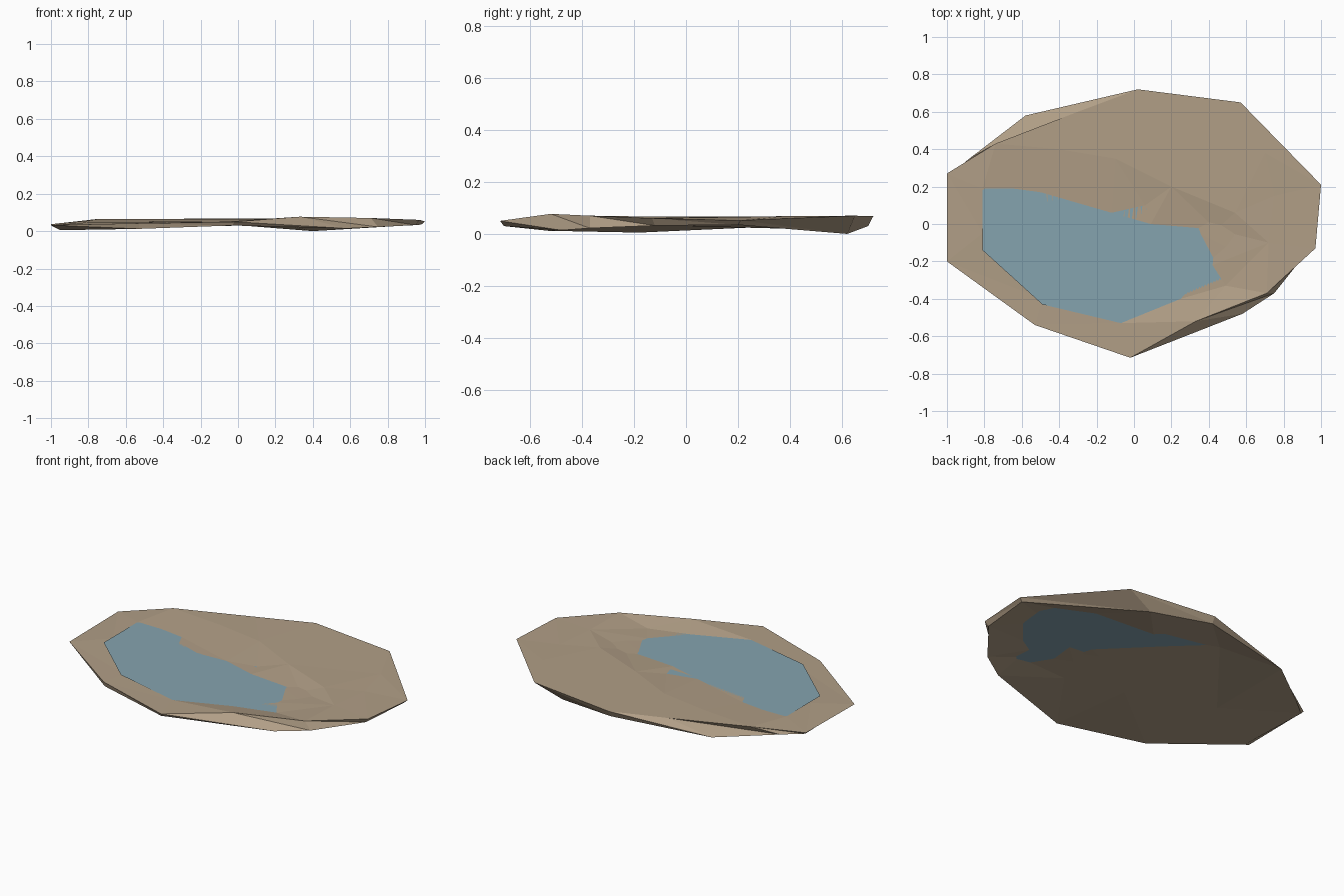
import bpy, bmesh
from mathutils import Vector
from mathutils.geometry import delaunay_2d_cdt

if "Cube" in bpy.data.objects:
    bpy.data.objects.remove(bpy.data.objects["Cube"])


def water_z(x):
    return 0.05 - 0.006 * x


def material(name, rgb):
    m = bpy.data.materials.new(name)
    m.diffuse_color = (*rgb, 1)
    m.use_nodes = True
    m.node_tree.nodes["Principled BSDF"].inputs["Base Color"].default_value = m.diffuse_color
    return m


def add_object(name, bm, mat):
    mesh = bpy.data.meshes.new(name)
    bm.to_mesh(mesh)
    bm.free()
    mesh.materials.append(mat)
    bpy.context.collection.objects.link(bpy.data.objects.new(name, mesh))


def sheet(bm, points, ring, chain=0):
    """Triangulate points inside their first `ring` outline; return the outline verts."""
    edges = [(i, (i + 1) % ring) for i in range(ring)]
    edges += [(ring + i, ring + i + 1) for i in range(chain - 1)]
    pts, _, faces, orig, _, _ = delaunay_2d_cdt(
        [Vector(p[:2]) for p in points], edges, [], 1, 1e-5)
    vs = [bm.verts.new((p.x, p.y, points[o[0]][2] if o else water_z(p.x)))
          for p, o in zip(pts, orig)]
    for f in faces:
        bm.faces.new([vs[i] for i in f])
    return [next(vs[k] for k, o in enumerate(orig) if i in o) for i in range(ring)]


# Upper rim of the bank, counter-clockwise
rim = [(-1, .27, .037), (-1, -.2, .032), (-.53, -.54, .042), (-.02, -.715, .05),
       (.33, -.52, .077), (.71, -.37, .07), (.97, -.13, .06), (1, .21, .052),
       (.57, .65, .07), (.02, .72, .068), (-.3, .6, .066), (-.74, .43, .066)]
# Lower rim, one point under each upper one
low = [(-.99, .26, .025), (-.95, -.18, .005), (-.53, -.53, .012), (-.03, -.70, .03),
       (.58, -.48, .014), (.75, -.37, .022), (.95, -.12, .032), (.98, .2, .035),
       (.4, .62, .0), (.02, .70, .03), (-.58, .58, .015), (-.88, .35, .025)]
# Shoreline on the right and back, level with the water
shore = [(-.81, .19), (-.65, .19), (-.5, .17), (-.44, .04), (-.12, .06), (.06, .1), (.09, 0),
         (.44, -.03), (.42, -.22), (.49, -.33), (.25, -.4), (-.07, -.53)]
# Pond bed (slightly below the water), dry ground (slightly above) and underside
bed = [(-.81, -.05, .046), (-.49, -.4, .045), (-.55, 0, .045), (-.1, -.2, .042), (.25, -.2, .043)]
ground = [(.54, .06, .066), (.7, .38, .068), (-.1, .35, .066), (.72, -.1, .066),
          (.2, .2, .064), (.75, .15, .064), (-.4, .4, .066)]
under = [(-.6, 0, .03), (-.1, -.2, .036), (-.1, .25, .044), (.25, -.3, .038), (.25, 0, .045),
         (.15, .35, .054), (.55, -.15, .053), (.5, .1, .055), (.7, .1, .055),
         (.6, .3, .055), (-.2, .5, .05), (.58, -.3, .05)]

# Earth bank: faceted top, low outer wall and shallow underside
bm = bmesh.new()
n = len(rim)
upper = sheet(bm, rim + [(x, y, water_z(x)) for x, y in shore] + bed + ground, n, len(shore))
lower = sheet(bm, low + under, n)
for i in range(n):
    j = (i + 1) % n
    bm.faces.new([upper[i], lower[i], lower[j]])
    bm.faces.new([upper[i], lower[j], upper[j]])
bmesh.ops.recalc_face_normals(bm, faces=bm.faces)
add_object("earth_bank", bm, material("earth", (.44, .345, .24)))

# Water sheet: extends under the dry ground on the right
water = [(-.81, .18), (-.81, -.14), (-.49, -.43), (-.07, -.53), (.5, -.4), (.8, -.1),
         (.83, .2), (.72, .4), (.45, .46), (0, .54), (-.45, .46)]
bm = bmesh.new()
bm.faces.new([bm.verts.new((x, y, water_z(x))) for x, y in water])
add_object("water", bm, material("water", (.235, .37, .43)))
